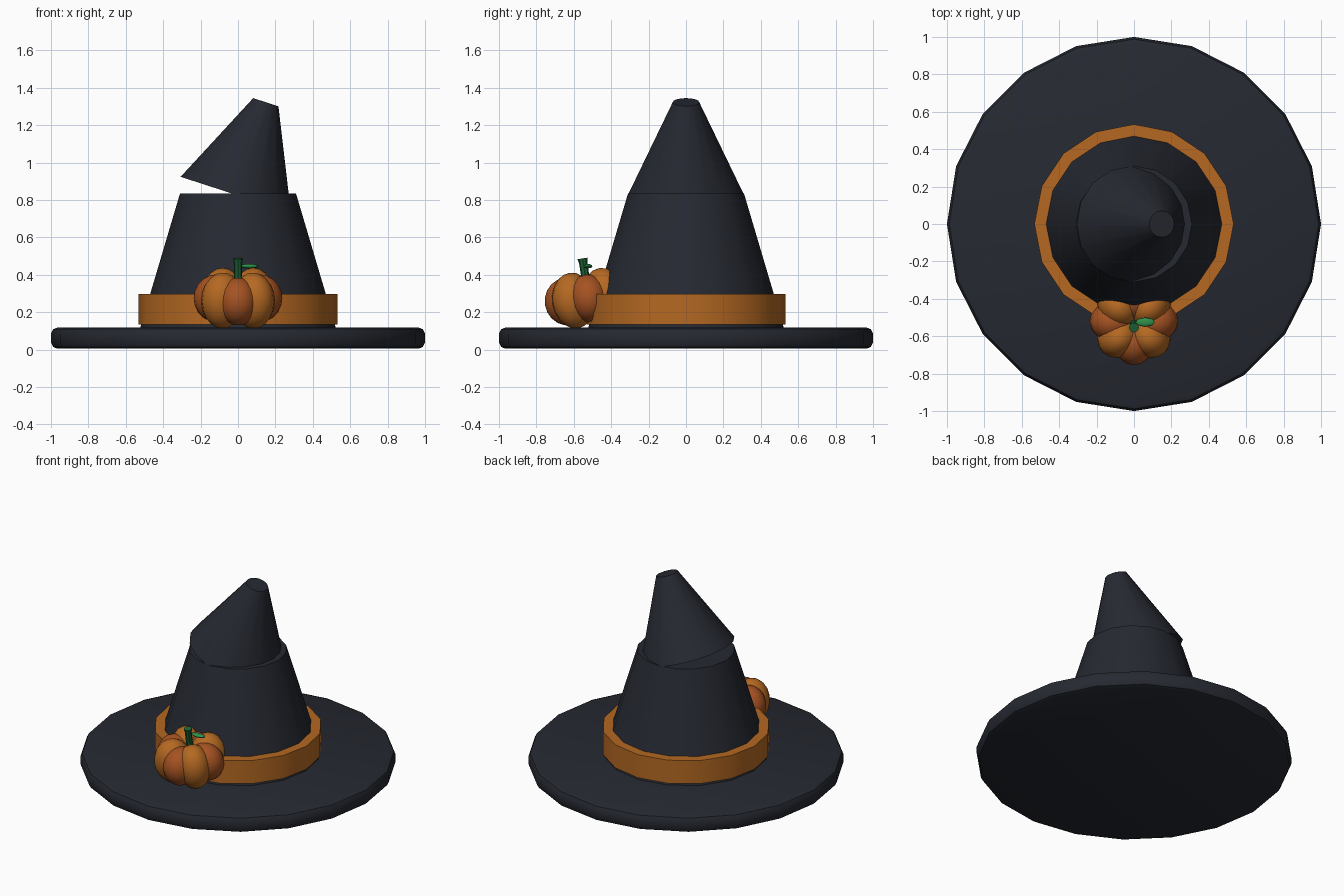
import bpy
from math import radians, sin, cos, pi
from mathutils import Matrix, Vector

if "Cube" in bpy.data.objects:
    bpy.data.objects.remove(bpy.data.objects["Cube"])


def material(name, rgb):
    m = bpy.data.materials.new(name)
    m.diffuse_color = (*rgb, 1)
    m.use_nodes = True
    m.node_tree.nodes["Principled BSDF"].inputs["Base Color"].default_value = m.diffuse_color
    return m


FELT = material("dark_felt", (0.019, 0.022, 0.031))
ORANGE = material("orange", (0.46, 0.14, 0.016))
RUST = material("dark_orange", (0.38, 0.085, 0.016))
STEM = material("stem_green", (0.013, 0.127, 0.035))
LEAF = material("leaf_green", (0.026, 0.28, 0.07))


def finish(obj, name, mat, angle=35):
    obj.name = name
    obj.data.materials.append(mat)
    bpy.ops.object.shade_smooth_by_angle(angle=radians(angle))
    return obj


def lathe(name, profile, sides, mat, matrix=Matrix(), angle=35):
    """Closed solid of revolution from (radius, height) points, capped at both ends."""
    verts = [(r * cos(2 * pi * i / sides), r * sin(2 * pi * i / sides), z)
             for r, z in profile for i in range(sides)]
    faces = [(k * sides + i, k * sides + (i + 1) % sides,
              (k + 1) * sides + (i + 1) % sides, (k + 1) * sides + i)
             for k in range(len(profile) - 1) for i in range(sides)]
    faces.append(tuple(reversed(range(sides))))
    faces.append(tuple(range((len(profile) - 1) * sides, len(profile) * sides)))
    mesh = bpy.data.meshes.new(name)
    mesh.from_pydata(verts, [], faces)
    obj = bpy.data.objects.new(name, mesh)
    bpy.context.collection.objects.link(obj)
    bpy.ops.object.select_all(action='DESELECT')
    obj.select_set(True)
    bpy.context.view_layer.objects.active = obj
    obj.matrix_world = matrix
    return finish(obj, name, mat, angle)


# Brim with a rounded rim
lathe("brim", [(0.965, 0.005), (0.988, 0.014), (1.0, 0.038), (1.0, 0.085),
               (0.988, 0.109), (0.965, 0.118)], 20, FELT)

# Lower crown, and the band around it
lathe("lower_crown", [(0.525, 0.11), (0.31, 0.835)], 16, FELT)
lathe("hat_band", [(0.533, 0.135), (0.533, 0.297)], 16, ORANGE)

# Tilted tip
tilt = Matrix.Translation((-0.012, 0, 0.828)) @ Matrix.Rotation(radians(18), 4, 'Y')
lathe("bent_tip", [(0.31, 0), (0.071, 0.52)], 16, FELT, tilt)

# Pumpkin: eight lobes in alternating colours, leaning slightly forward
pumpkin = Matrix.Translation((0, -0.52, 0.275)) @ Matrix.Rotation(radians(9), 4, 'X')


def ellipsoid(name, mat, matrix, segments=16, rings=10):
    bpy.ops.mesh.primitive_uv_sphere_add(segments=segments, ring_count=rings)
    obj = bpy.context.object
    obj.matrix_world = matrix
    return finish(obj, name, mat, 60)


for i in range(8):
    dark = i % 2 == 0
    height = 0.128 if dark else 0.15
    place = (pumpkin @ Matrix.Rotation(i * pi / 4, 4, 'Z')
             @ Matrix.Translation((0.115, 0, 0))
             @ Matrix.Diagonal((0.122, 0.108, height, 1)))
    ellipsoid(f"pumpkin_lobe_{i + 1}", RUST if dark else ORANGE, place)

# Stem and leaf
lathe("pumpkin_stem", [(0.022, 0.08), (0.022, 0.19), (0.027, 0.215)], 8, STEM, pumpkin)
ellipsoid("pumpkin_leaf", LEAF,
          Matrix.Translation((0.06, -0.525, 0.446)) @ Matrix.Diagonal((0.052, 0.025, 0.012, 1)),
          8, 6)
